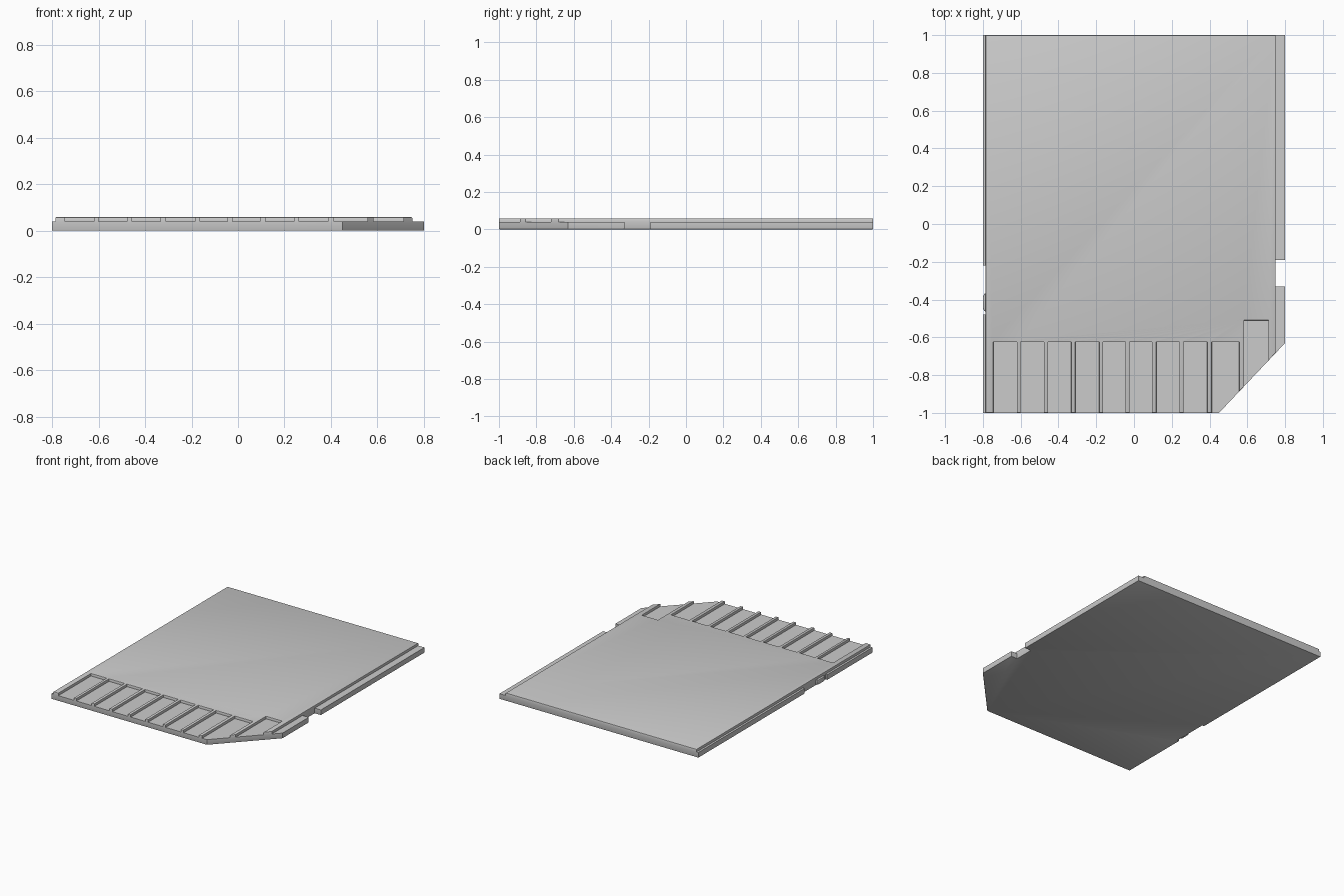
import bpy, bmesh

if "Cube" in bpy.data.objects:
    bpy.data.objects.remove(bpy.data.objects["Cube"])

MID, TOP = 0.039, 0.058


def prism(name, outline, z0, z1, bevel_z=(), bevel=0.004, cap_bottom=True, segments=2):
    """Extrude an xy outline and round the rims lying at the given heights."""
    bm = bmesh.new()
    base = bm.faces.new([bm.verts.new((x, y, z0)) for x, y in outline])
    base.normal_update()
    if base.normal.z < 0:
        base.normal_flip()
    ext = bmesh.ops.extrude_face_region(bm, geom=[base], use_keep_orig=True)
    for v in ext["geom"]:
        if isinstance(v, bmesh.types.BMVert):
            v.co.z = z1
    bmesh.ops.recalc_face_normals(bm, faces=bm.faces[:])
    edges = [e for e in bm.edges
             if any(all(abs(v.co.z - z) < 1e-5 for v in e.verts) for z in bevel_z)]
    if edges:
        bmesh.ops.bevel(bm, geom=edges, offset=bevel, segments=segments, profile=0.5,
                        affect='EDGES', clamp_overlap=True)
    if not cap_bottom:
        hidden = [f for f in bm.faces if all(abs(v.co.z - z0) < 1e-5 for v in f.verts)]
        bmesh.ops.delete(bm, geom=hidden, context='FACES_ONLY')
    mesh = bpy.data.meshes.new(name)
    bm.to_mesh(mesh)
    bm.free()
    obj = bpy.data.objects.new(name, mesh)
    bpy.context.collection.objects.link(obj)
    bpy.context.view_layer.objects.active = obj
    obj.select_set(True)
    bpy.ops.object.shade_smooth_by_angle()
    obj.select_set(False)
    return obj


def front_y(x):
    """Front edge of the card, following the cut corner."""
    return -1.0 + max(0.0, x - 0.45) * 0.37 / 0.35


# Lower slab with side notches and cut corner
prism("card_base", [
    (-0.80, -1), (0.45, -1), (0.80, -0.63), (0.80, -0.33), (0.75, -0.33),
    (0.75, -0.19), (0.80, -0.19), (0.80, 1), (-0.80, 1), (-0.80, -0.22),
    (-0.785, -0.22), (-0.785, -0.48), (-0.80, -0.48)],
    0, MID, bevel_z=(0,))

# Raised upper slab: comb outline leaves open contact pockets at the front
pockets = [(-0.745, -0.62), (-0.60, -0.477), (-0.455, -0.333), (-0.31, -0.185),
           (-0.163, -0.045), (-0.023, 0.095), (0.118, 0.24), (0.262, 0.387),
           (0.412, 0.557), (0.583, 0.712)]
comb = [(-0.785, -1)]
for i, (a, b) in enumerate(pockets):
    back = -0.51 if i == 9 else -0.625
    comb += [(a, front_y(a)), (a, back), (b, back), (b, front_y(b))]
comb += [(0.75, front_y(0.75)), (0.75, 1), (-0.785, 1)]
prism("card_top", comb, MID, TOP, bevel_z=(TOP,), cap_bottom=False)

# Sliding lock tab in the left notch
prism("lock_tab", [(-0.78, -0.465), (-0.793, -0.46), (-0.80, -0.445),
                   (-0.80, -0.385), (-0.793, -0.37), (-0.78, -0.365)],
      0.006, MID, bevel_z=(0.006, MID), bevel=0.003)
